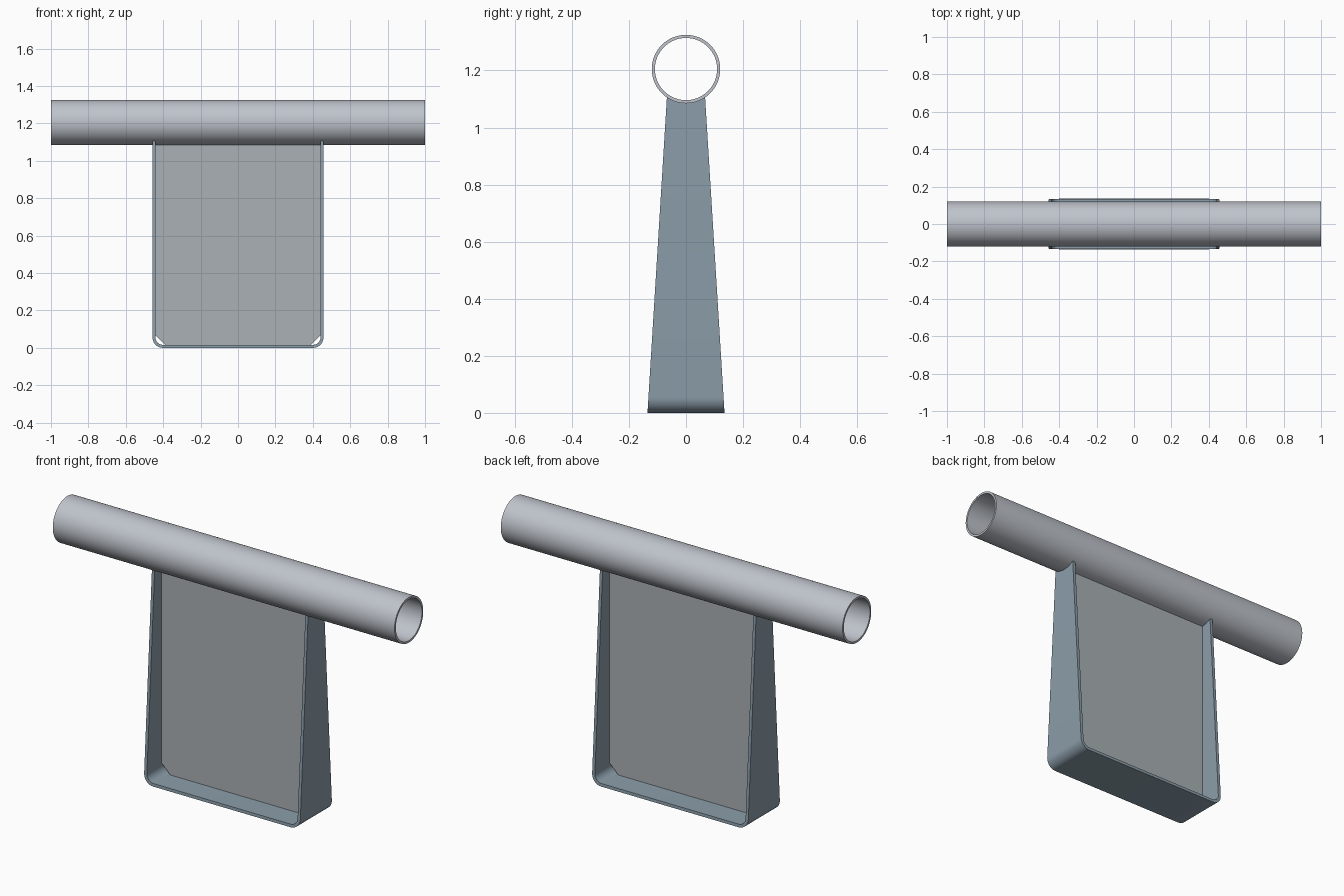
import bpy, bmesh, math

if "Cube" in bpy.data.objects:
    bpy.data.objects.remove(bpy.data.objects["Cube"])

PIPE_Z, R_OUT, R_IN = 1.205, 0.12, 0.109
HALF_W, THICK, BEND = 0.457, 0.016, 0.055
Y_BASE, Y_TOP, Z_TOP = 0.135, 0.067, 1.1055


def finish(name, bm, color=None):
    bmesh.ops.recalc_face_normals(bm, faces=bm.faces)
    mesh = bpy.data.meshes.new(name)
    bm.to_mesh(mesh)
    bm.free()
    obj = bpy.data.objects.new(name, mesh)
    bpy.context.collection.objects.link(obj)
    if color:
        mat = bpy.data.materials.new(name + "_paint")
        mat.diffuse_color = (*color, 1)
        mat.use_nodes = True
        mat.node_tree.nodes["Principled BSDF"].inputs["Base Color"].default_value = mat.diffuse_color
        mesh.materials.append(mat)
    bpy.ops.object.select_all(action='DESELECT')
    obj.select_set(True)
    bpy.context.view_layer.objects.active = obj
    bpy.ops.object.shade_smooth_by_angle(angle=math.radians(30))
    return obj


def bridge_loops(bm, loops):
    """Skin a closed series of rings (each ring is a closed list of verts)."""
    for a, b in zip(loops, loops[1:]):
        for i in range(len(a)):
            j = (i + 1) % len(a)
            bm.faces.new((a[i], a[j], b[j], b[i]))


# Hollow rail: rectangular wall section revolved about the x axis
bm = bmesh.new()
N = 64
rings = []
for k in range(N):
    t = 2 * math.pi * k / N
    rings.append([bm.verts.new((x, r * math.cos(t), PIPE_Z + r * math.sin(t)))
                  for x, r in ((-1, R_OUT), (1, R_OUT), (1, R_IN), (-1, R_IN))])
bridge_loops(bm, rings + rings[:1])
finish("rail_tube", bm, (0.52, 0.55, 0.60))


# Tapered U strap: bent profile swept across y, its tops coped to the tube
def u_side(inset):
    """One side of the U from left top to right top; None marks a coped top."""
    x, r = HALF_W - inset, BEND - inset
    arc = [math.radians(90 * i / 10) for i in range(11)]
    right = [(HALF_W - BEND + r * math.sin(a), BEND - r * math.cos(a)) for a in arc]
    right.append((x, None))
    return [(-px, pz) for px, pz in reversed(right)] + right


bm = bmesh.new()
profile = u_side(0) + u_side(THICK)[::-1]
sections = []
COLS = 12
for c in range(COLS + 1):
    s = 2 * c / COLS - 1
    ring = []
    for x, z in profile:
        if z is None:
            y = s * Y_TOP
            z = PIPE_Z - math.sqrt(R_OUT ** 2 - y ** 2)
        else:
            y = s * (Y_BASE + (Y_TOP - Y_BASE) * z / Z_TOP)
        ring.append(bm.verts.new((x, y, z)))
    sections.append(ring)
bridge_loops(bm, sections)
half = len(profile) // 2
for ring in (sections[0], sections[-1]):
    for i in range(half - 1):
        bm.faces.new((ring[i], ring[i + 1], ring[-2 - i], ring[-1 - i]))
finish("u_strap", bm, (0.26, 0.34, 0.40))

# Web plate with clipped lower corners
bm = bmesh.new()
w, cut, top = HALF_W - THICK, 0.05, PIPE_Z - R_OUT + 0.0005
outline = [(-w, top), (-w, THICK + cut), (-w + cut, THICK),
           (w - cut, THICK), (w, THICK + cut), (w, top)]
face = bm.faces.new([bm.verts.new((x, -0.008, z)) for x, z in outline])
ext = bmesh.ops.extrude_face_region(bm, geom=[face])
bmesh.ops.translate(bm, vec=(0, 0.016, 0),
                    verts=[v for v in ext["geom"] if isinstance(v, bmesh.types.BMVert)])
finish("web_plate", bm, (0.40, 0.44, 0.46))
